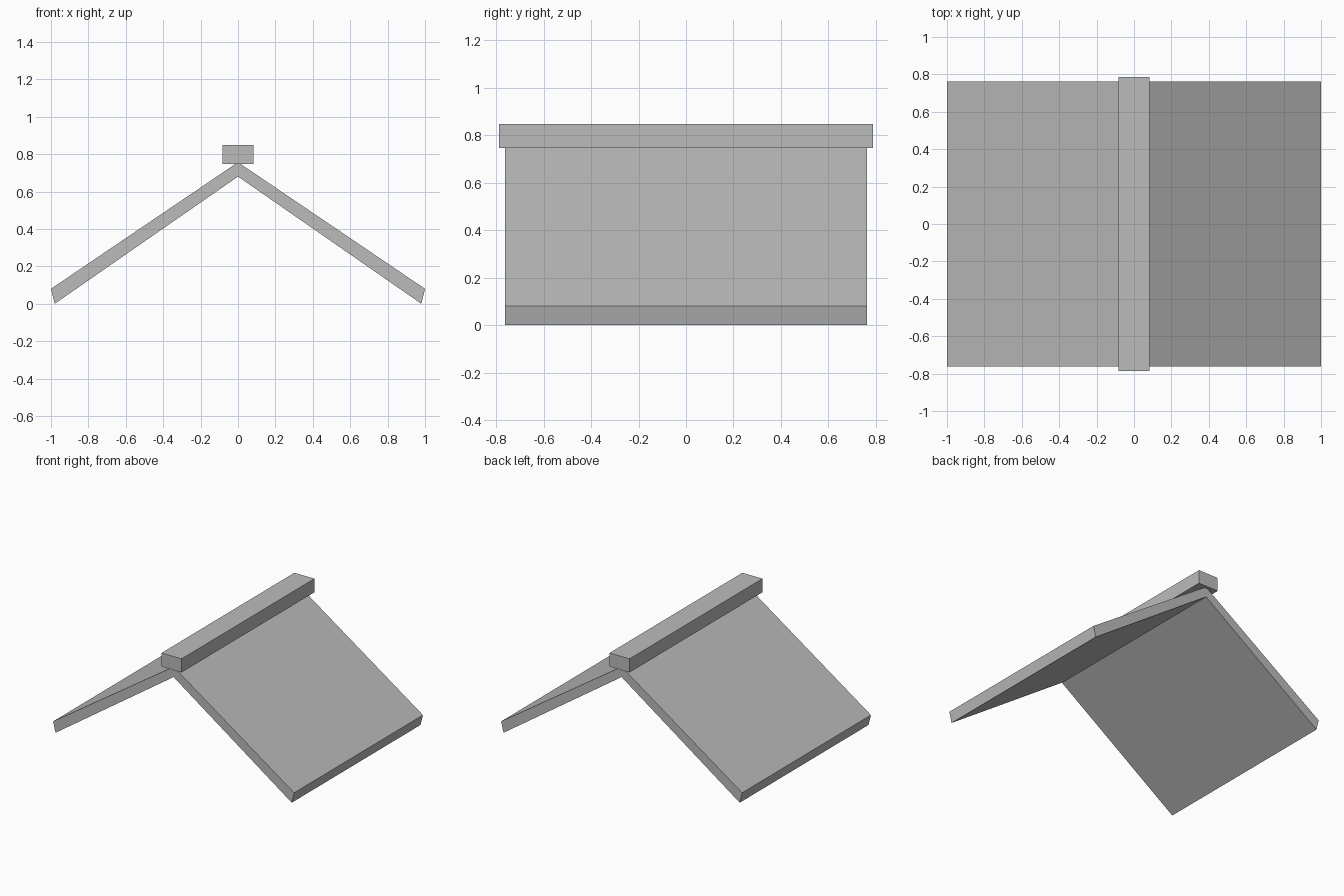
import bpy, bmesh

if "Cube" in bpy.data.objects:
    bpy.data.objects.remove(bpy.data.objects["Cube"])

grey = bpy.data.materials.new("roof grey")
grey.diffuse_color = (0.5, 0.5, 0.5, 1)
grey.use_nodes = True
grey.node_tree.nodes["Principled BSDF"].inputs["Base Color"].default_value = grey.diffuse_color


def extrude_profile(name, profile, half_length):
    """Extrude a closed (x, z) outline along y, centred on y = 0."""
    bm = bmesh.new()
    face = bm.faces.new([bm.verts.new((x, -half_length, z)) for x, z in profile])
    ext = bmesh.ops.extrude_face_region(bm, geom=[face])
    verts = [g for g in ext["geom"] if isinstance(g, bmesh.types.BMVert)]
    bmesh.ops.translate(bm, verts=verts, vec=(0, 2 * half_length, 0))
    bmesh.ops.recalc_face_normals(bm, faces=bm.faces)
    mesh = bpy.data.meshes.new(name)
    bm.to_mesh(mesh)
    bm.free()
    mesh.materials.append(grey)
    obj = bpy.data.objects.new(name, mesh)
    bpy.context.collection.objects.link(obj)
    return obj


# Two sloping roof slabs meeting at the apex
for side, s in (("left", -1), ("right", 1)):
    extrude_profile(side + "_roof_slab",
                    [(0, 0.68), (s * 0.98, 0), (s * 1.0, 0.08), (0, 0.757)], 0.763)

# Ridge beam along the top, slightly longer than the slabs
extrude_profile("ridge_beam",
                [(-0.083, 0.746), (0.083, 0.746), (0.083, 0.848), (-0.083, 0.848)], 0.787)
